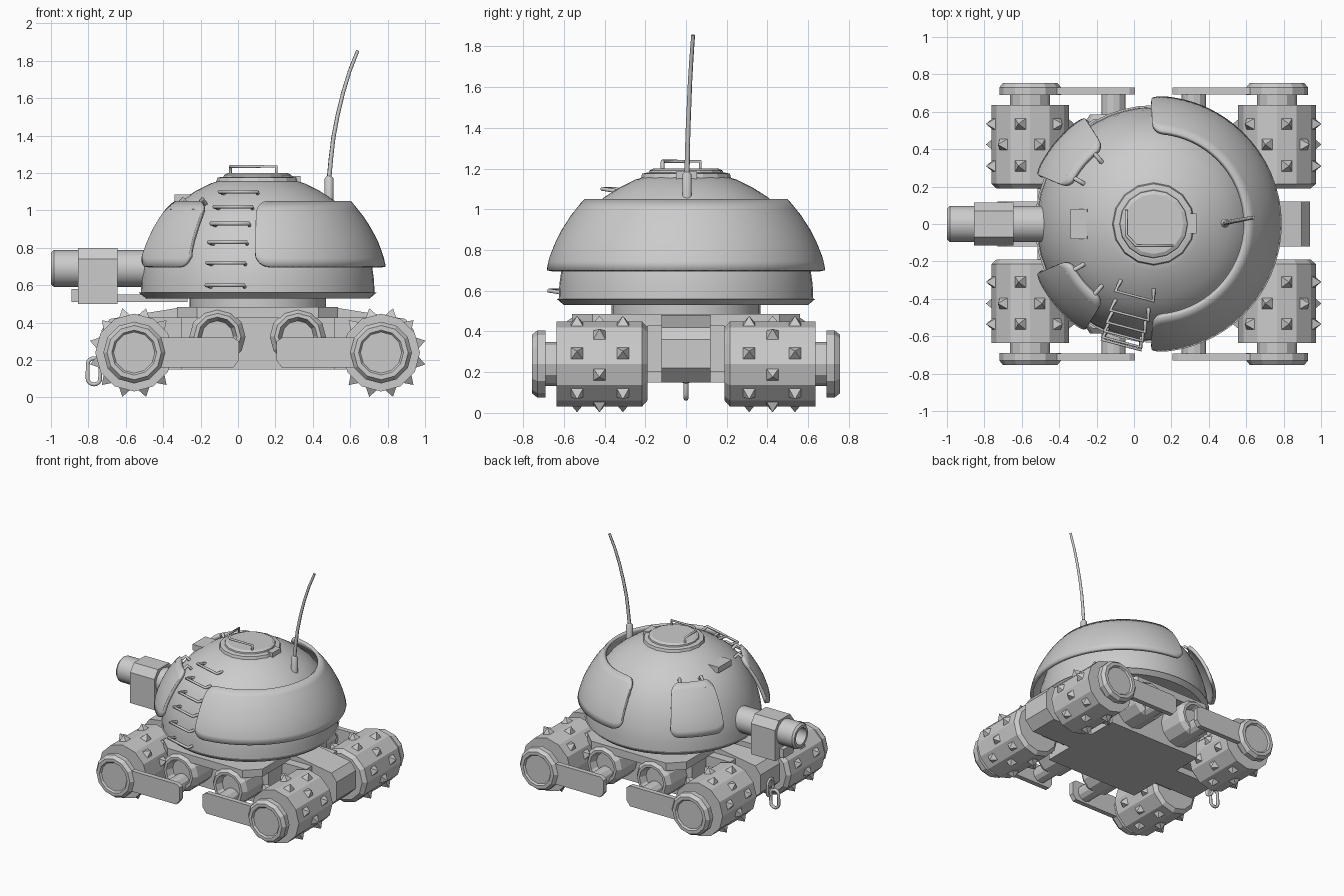
import bpy, bmesh, math
from mathutils import Matrix, Vector

if "Cube" in bpy.data.objects:
    bpy.data.objects.remove(bpy.data.objects["Cube"])

CX = 0.105                       # centre line of hull and turret
mat = bpy.data.materials.new("armour grey")
mat.diffuse_color = (0.6, 0.6, 0.6, 1)
mat.use_nodes = True
mat.node_tree.nodes["Principled BSDF"].inputs["Base Color"].default_value = mat.diffuse_color


def finish(name, bm, smooth=None, recalc=True):
    if recalc:
        bmesh.ops.recalc_face_normals(bm, faces=bm.faces)
    me = bpy.data.meshes.new(name)
    bm.to_mesh(me)
    bm.free()
    me.materials.append(mat)
    ob = bpy.data.objects.new(name, me)
    bpy.context.collection.objects.link(ob)
    if smooth:
        bpy.ops.object.select_all(action='DESELECT')
        ob.select_set(True)
        bpy.context.view_layer.objects.active = ob
        bpy.ops.object.shade_smooth_by_angle(angle=math.radians(smooth))
    return ob


def lathe(name, pts, m, segs=12, smooth=None):
    """Revolve (radius, height) points about z, then place with matrix m."""
    bm = bmesh.new()
    rings = []
    for r, z in pts:
        n = segs if r > 0 else 1
        rings.append([bm.verts.new(m @ Vector((r * math.cos(2 * math.pi * i / segs),
                      r * math.sin(2 * math.pi * i / segs), z))) for i in range(n)])
    for a, b in zip(rings, rings[1:]):
        for i in range(segs):
            f = [a[i % len(a)], a[(i + 1) % len(a)], b[(i + 1) % len(b)], b[i % len(b)]]
            bm.faces.new(list(dict.fromkeys(f)))
    return finish(name, bm, smooth)


def prism(name, pts, lo, hi, axis='z'):
    """Extrude a polygon along z (points are x, y) or y (points are x, z)."""
    bm = bmesh.new()
    put = (lambda p, h: (p[0], p[1], h)) if axis == 'z' else (lambda p, h: (p[0], h, p[1]))
    a = [bm.verts.new(put(p, lo)) for p in pts]
    b = [bm.verts.new(put(p, hi)) for p in pts]
    bm.faces.new(a)
    bm.faces.new(b)
    for i in range(len(pts)):
        j = (i + 1) % len(pts)
        bm.faces.new((a[i], a[j], b[j], b[i]))
    return finish(name, bm)


def box(name, x0, x1, y0, y1, z0, z1):
    return prism(name, [(x0, y0), (x1, y0), (x1, y1), (x0, y1)], z0, z1)


def rod(name, pts, r, closed=False, tip=1.0):
    cu = bpy.data.curves.new(name, 'CURVE')
    cu.dimensions = '3D'
    cu.bevel_depth, cu.bevel_resolution, cu.use_fill_caps = r, 1, True
    sp = cu.splines.new('POLY')
    sp.points.add(len(pts) - 1)
    for i, (p, q) in enumerate(zip(sp.points, pts)):
        p.co = (*q, 1)
        p.radius = 1 + (tip - 1) * i / len(pts)
    sp.use_cyclic_u = closed
    cu.materials.append(mat)
    bpy.context.collection.objects.link(bpy.data.objects.new(name, cu))


def lerp(prof, z):
    for (r0, z0), (r1, z1) in zip(prof, prof[1:]):
        if z <= z1:
            return r0 + (r1 - r0) * (z - z0) / (z1 - z0)
    return prof[-1][0]


def at(deg, r, z, t=0):
    """Point on the turret at an angle, radius, height and sideways shift."""
    a = math.radians(deg)
    return (CX + r * math.cos(a) - t * math.sin(a), r * math.sin(a) + t * math.cos(a), z)


# Turret dome and neck
T = Matrix.Translation((CX, 0, 0))
DOME = [(.625, .56), (.622, .63), (.612, .70), (.59, .78), (.56, .86), (.515, .94), (.46, 1.01),
        (.40, 1.06), (.33, 1.105), (.25, 1.145), (.20, 1.16)]
lathe("dome", [(0, .53), (.60, .53), (.635, .56)] + DOME + [(0, 1.16)], T, 48, 30)
lathe("turret_neck", [(0, .47), (.365, .47), (.365, .54), (0, .54)], T, 32, 30)

# Curved armour plates with rounded corners
SHELL = [(.685, .70), (.672, .76), (.645, .83), (.61, .90), (.565, .97), (.50, 1.05)]


def plate(name, a0, a1, n, corner):
    bm = bmesh.new()
    mid, span = (a0 + a1) / 2, (a1 - a0) / 2
    cols = []
    for i in range(n + 1):
        a = mid - span * math.cos(math.pi * i / n)
        d = min(a - a0, a1 - a) * math.pi / 180 * .6
        cut = corner - math.sqrt(max(0, corner ** 2 - max(0, corner - d) ** 2))
        lo, hi = .70 + cut, 1.05 - cut
        cols.append([bm.verts.new(at(a, lerp(SHELL, lo + (hi - lo) * j / 8),
                                     lo + (hi - lo) * j / 8)) for j in range(9)])
    for c, d in zip(cols, cols[1:]):
        for j in range(8):
            bm.faces.new((c[j], d[j], d[j + 1], c[j + 1]))
    ob = finish(name, bm, 40, recalc=False)
    mod = ob.modifiers.new("thickness", 'SOLIDIFY')
    mod.thickness, mod.offset = .025, -1


plate("rear_armour", -91, 91, 48, .07)
for s in (1, -1):
    c = 180 - s * 40
    plate("cheek_armour", c - 17, c + 17, 20, .06)
    for d in (-10, 10):          # plate brackets
        rod("plate_bracket", [at(c + d, .42, 1.02), at(c + d, .46, 1.06), at(c + d, .53, 1.0)], .012)

# Hatch with hinge and bent handle
lathe("hatch_ring", [(0, 1.14), (.225, 1.14), (.215, 1.175), (.19, 1.18), (0, 1.18)], T, 16)
lathe("hatch_lid", [(0, 1.17), (.185, 1.17), (.18, 1.19), (.16, 1.2), (0, 1.2)], T, 16)
box("hatch_hinge", .29, .335, -.05, .055, 1.13, 1.185)
rod("hatch_handle", [(-.04, .07, 1.19), (-.04, .07, 1.235), (-.04, -.06, 1.235), (.01, -.115, 1.235),
                     (.205, -.115, 1.235), (.205, -.115, 1.19)], .009)

# Ladder rungs
for z in (1.09, 1.01, .92, .82, .71, .59):
    r = lerp(DOME, z)
    out = .045
    rod("ladder_rung", [at(-105, r - .02, z, -.09), at(-105, r + out, z + .01, -.105),
                        at(-105, r + out, z + .01, .105), at(-105, r - .02, z, .09)], .011)

# Periscope on the dome
prism("periscope", [(-.34, 1.04), (-.34, 1.085), (-.25, 1.085), (-.22, 1.03)], -.08, .08, 'y')

# Antenna
lathe("antenna_base", [(0, 1.0), (.024, 1.0), (.024, 1.17), (.012, 1.185), (0, 1.185)],
      Matrix.Translation((.487, .005, 0)), 10, 40)
rod("antenna", [(.487, .005, 1.17), (.497, .007, 1.28), (.51, .01, 1.39), (.533, .015, 1.51),
                (.562, .02, 1.63), (.597, .027, 1.745), (.64, .035, 1.855)], .013, tip=.7)

# Gun
G = Matrix.Translation((0, 0, .69)) @ Matrix.Rotation(-math.pi / 2, 4, 'Y')
lathe("gun_barrel", [(0, .9), (.065, .9), (.065, 1.0), (.085, 1.0), (.098, .985), (.098, .4), (0, .4)], G, 14, 35)
bm_sec = [(-.115, .5), (.115, .5), (.115, .74), (.07, .8), (-.07, .8), (-.115, .74)]
housing = prism("gun_housing", bm_sec, -.855, -.645)
housing.data.transform(Matrix(((0, 0, 1, 0), (1, 0, 0, 0), (0, 1, 0, 0), (0, 0, 0, 1))))
box("gun_cradle", -.89, -.27, -.06, .06, .51, .55)
box("cradle_lug", -.89, -.85, -.06, .06, .51, .58)

# Hull: wide deck, narrower body, central beam
deck = [(.325, .56), (.43, .46), (.43, -.46), (.325, -.56)]
prism("deck", [(CX + x, y) for x, y in deck] + [(CX - x, y) for x, y in reversed(deck)], .425, .485)
box("hull_body", CX - .41, CX + .41, -.36, .36, .15, .43)
box("hull_spine", CX - .62, CX + .62, -.19, .19, .2, .43)
half = [(.42, .48), (.79, .42), (.835, .36), (.835, .22), (.765, .15)]
prism("centre_beam", [(CX + x, z) for x, z in half] + [(CX - x, z) for x, z in reversed(half)], -.12, .12, 'y')

# Running gear
for sx in (1, -1):
    for sy in (1, -1):
        S = Matrix.Diagonal((sx, sy, 1, 1))
        Y = Matrix.Rotation(-math.pi / 2, 4, 'X')
        R = Matrix.Translation((CX, 0, 0)) @ S @ Matrix.Translation((.66, 0, .24)) @ Y
        lathe("roller", [(0, .19), (.18, .19), (.208, .215), (.208, .635), (0, .635)], R)
        lathe("roller_shaft", [(0, .6), (.107, .6), (.107, .70), (0, .70)], R)
        lathe("roller_cap", [(0, .69), (.165, .69), (.165, .73), (.145, .755), (.12, .755),
                             (.11, .742), (0, .742)], R)
        # Spikes in three staggered rows
        bm = bmesh.new()
        for y, off in ((.31, 15), (.425, 45), (.535, 15)):
            for k in range(6):
                M = (R @ Matrix.Translation((0, 0, y)) @ Matrix.Rotation(-math.radians(off + 60 * k), 4, 'Z')
                     @ Matrix.Translation((.219, 0, 0)) @ Matrix.Rotation(math.pi / 2, 4, 'Y')
                     @ Matrix.Rotation(math.pi / 4, 4, 'Z'))
                bmesh.ops.create_cone(bm, segments=4, radius1=.049, radius2=0, depth=.052, cap_ends=True, matrix=M)
        finish("roller_spikes", bm)
        # Road wheel with dished face and axle
        W = Matrix.Translation((CX, 0, 0)) @ S @ Matrix.Translation((.215, 0, .325)) @ Y
        lathe("road_wheel", [(0, .30), (.13, .30), (.15, .33), (.15, .55), (.125, .585), (.105, .585),
                             (.085, .53), (0, .53)], W)
        A = Matrix.Translation((CX, 0, 0)) @ S @ Matrix.Translation((.215, 0, .24)) @ Y
        lathe("axle", [(0, .5), (.065, .5), (.065, .70), (0, .70)], A)
        arm = [(.10, .20), (.13, .16), (.66, .16), (.66, .32), (.13, .32), (.10, .30)]
        prism("swing_arm", [(CX + sx * x, z) for x, z in arm], sy * .692, sy * .73, 'y')

# Tow chain links
for n, (x, z, h) in enumerate(((-.77, .14, .035), (-.73, .22, .03))):
    pts = []
    for k in range(16):
        a = 2 * math.pi * k / 16
        u, v = .035 * math.cos(a), .035 * math.sin(a) + (h if k < 8 else -h)
        pts.append((x + u, 0, z + v) if n == 0 else (x, u, z + v))
    rod("tow_link", pts, .012, True)
